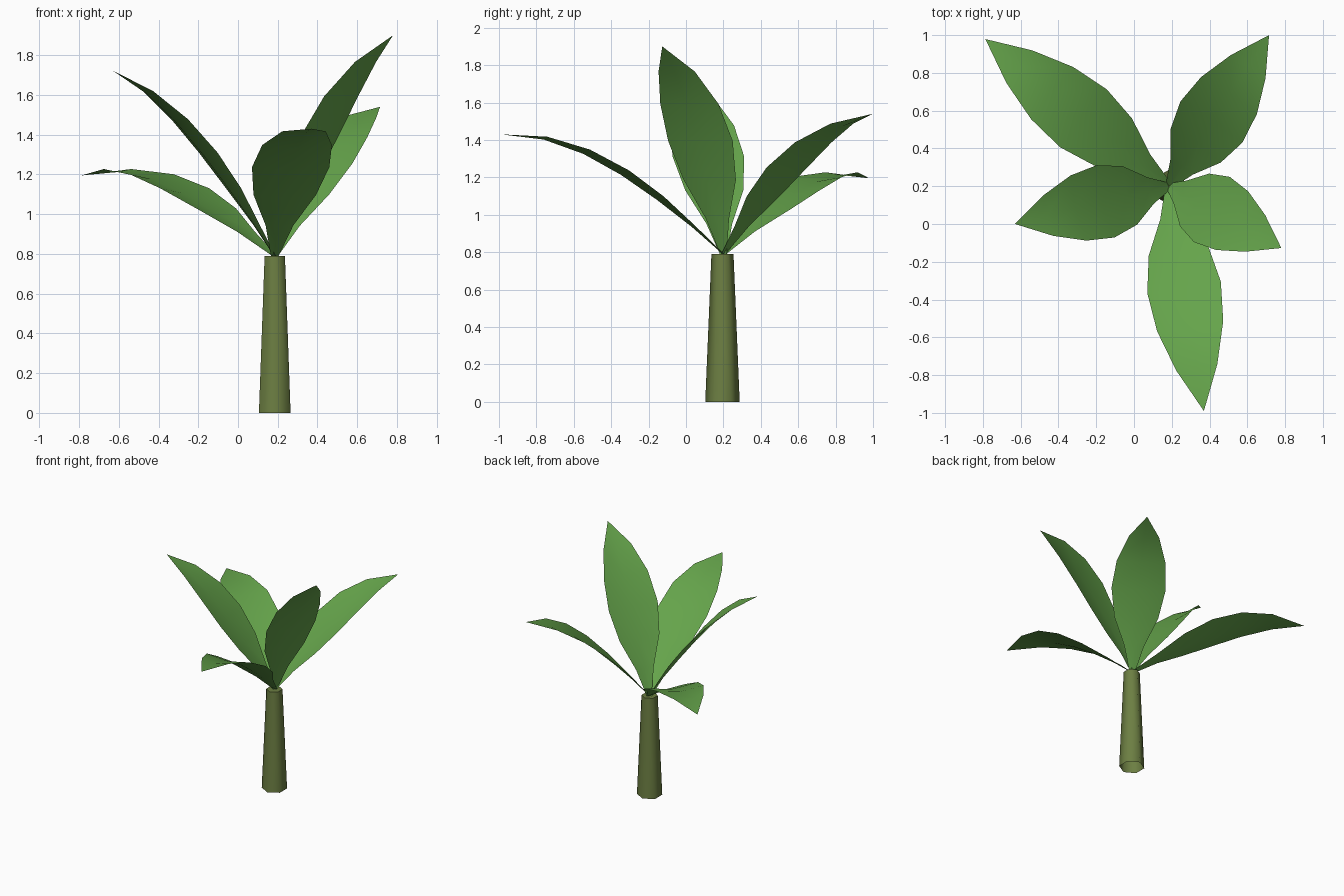
import bpy, bmesh, math
from mathutils import Vector

if "Cube" in bpy.data.objects:
    bpy.data.objects.remove(bpy.data.objects["Cube"])

BASE = Vector((0.185, 0.2, 0.79))


def material(name, rgb):
    m = bpy.data.materials.new(name)
    m.diffuse_color = (*rgb, 1)
    m.use_nodes = True
    m.node_tree.nodes["Principled BSDF"].inputs["Base Color"].default_value = m.diffuse_color
    return m


def finish(bm, name, mat):
    me = bpy.data.meshes.new(name)
    bm.to_mesh(me)
    bm.free()
    me.materials.append(mat)
    ob = bpy.data.objects.new(name, me)
    bpy.context.collection.objects.link(ob)
    return ob


leaf_mat = material("leaf_green", (0.13, 0.37, 0.07))
trunk_mat = material("trunk_olive", (0.15, 0.21, 0.055))

# Tapered six-sided trunk, open underneath
bm = bmesh.new()
bmesh.ops.create_cone(bm, cap_ends=True, segments=6, radius1=0.092, radius2=0.059, depth=0.79)
bmesh.ops.translate(bm, verts=bm.verts, vec=(BASE.x, 0.195, 0.395))
bm.normal_update()
bmesh.ops.delete(bm, geom=[f for f in bm.faces if f.normal.z < -0.9], context='FACES_ONLY')
for f in bm.faces:
    f.smooth = f.normal.z < 0.9
finish(bm, "trunk", trunk_mat)

# Leaf outline: share of the half width at each row from base to tip
WIDTHS = (0.1, 0.36, 0.81, 1.0, 0.9, 0.56)
HALF_WIDTH = 0.197
FOLD = 0.027


def leaf(name, middle, tip):
    middle, tip = Vector(middle), Vector(tip)
    ctrl = 2 * middle - 0.5 * (BASE + tip)
    out = tip - BASE
    side = Vector((-out.y, out.x, 0)).normalized()

    def rib(t):
        p = (1 - t) ** 2 * BASE + 2 * t * (1 - t) * ctrl + t * t * tip
        p.z -= 0.25 * t * (1 - t) * (1 - 2 * t)
        return p

    bm = bmesh.new()
    rows = []
    for i, w in enumerate(WIDTHS):
        t = i / len(WIDTHS)
        p = rib(t)
        up = (rib(t + 0.01) - p).cross(side).normalized()
        s = side * HALF_WIDTH * w
        # the midrib sits a little lower than the two edges
        rows.append([bm.verts.new(q) for q in (p - s, p - up * FOLD * w, p + s)])
    end = bm.verts.new(tip)
    for a, b in zip(rows, rows[1:]):
        for k in (0, 1):
            bm.faces.new((a[k], b[k], b[k + 1], a[k + 1]))
    for k in (0, 1):
        bm.faces.new((rows[-1][k], end, rows[-1][k + 1]))
    bm.normal_update()
    for f in bm.faces:
        f.smooth = True
    # upper side faces up
    if sum(f.normal.z for f in bm.faces) < 0:
        bmesh.ops.reverse_faces(bm, faces=bm.faces[:])
    finish(bm, name, leaf_mat)


# Five leaves: point halfway along, then the tip
leaf("leaf_front", (0.265, -0.335, 1.237), (0.37, -0.99, 1.43))
leaf("leaf_right", (0.412, 0.077, 1.395), (0.78, -0.127, 1.90))
leaf("leaf_back_right", (0.41, 0.54, 1.253), (0.715, 1.0, 1.54))
leaf("leaf_back_left", (-0.268, 0.56, 1.13), (-0.787, 0.979, 1.195))
leaf("leaf_left", (-0.15, 0.12, 1.31), (-0.63, 0.0, 1.722))
